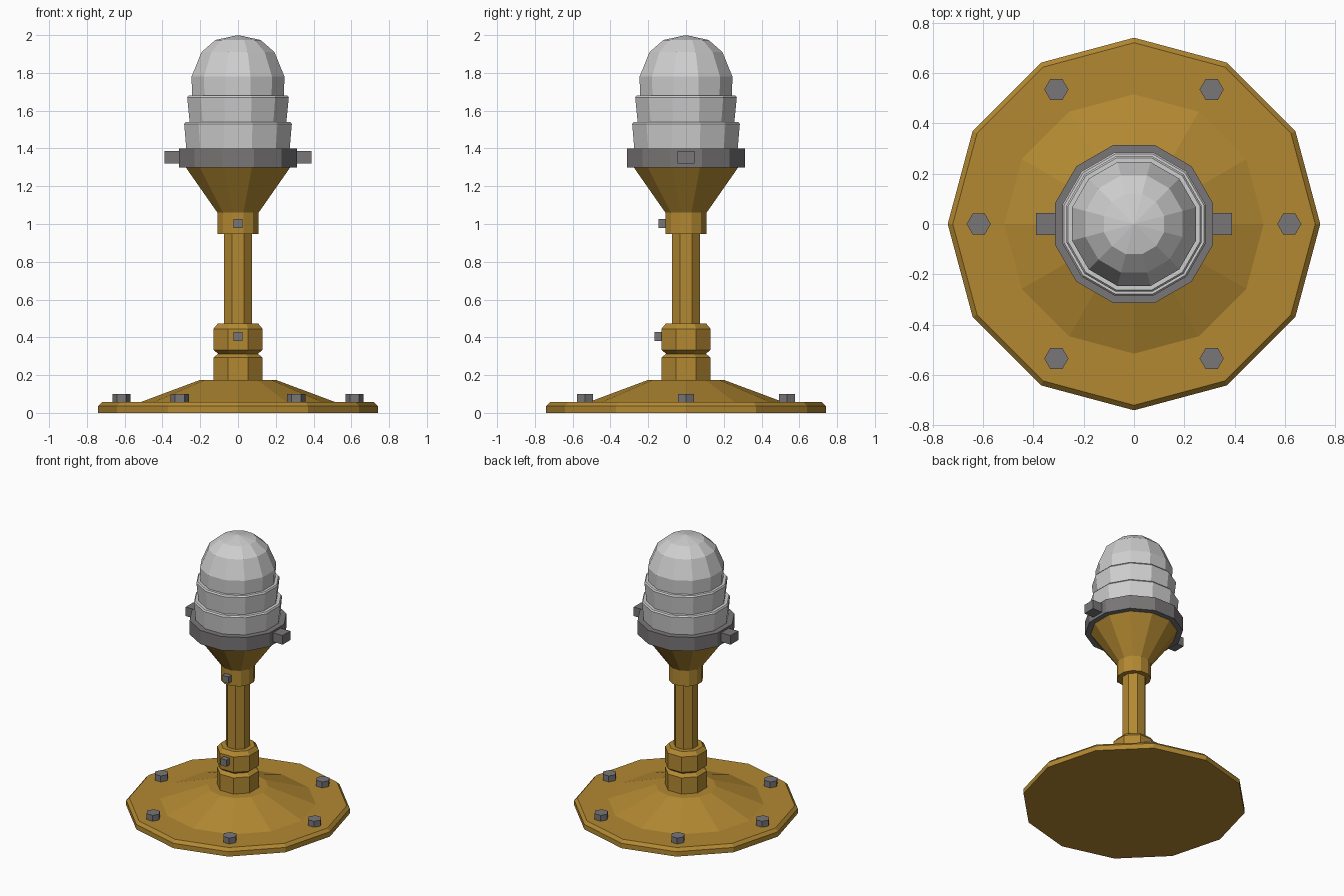
import bpy
import bmesh
from math import cos, sin, pi, radians

cube = bpy.data.objects.get("Cube")
if cube:
    bpy.data.objects.remove(cube, do_unlink=True)


def material(name, color):
    mat = bpy.data.materials.new(name)
    mat.use_nodes = True
    mat.diffuse_color = (*color, 1)
    bsdf = next(n for n in mat.node_tree.nodes if n.type == 'BSDF_PRINCIPLED')
    bsdf.inputs["Base Color"].default_value = (*color, 1)
    return mat


mustard = material("mustard_paint", (0.45, 0.25, 0.032))
steel = material("dark_steel", (0.19, 0.18, 0.18))
glass = material("pale_glass", (0.62, 0.62, 0.62))


def finish(name, bm, mat, location=(0, 0, 0)):
    bmesh.ops.recalc_face_normals(bm, faces=bm.faces)
    mesh = bpy.data.meshes.new(name)
    bm.to_mesh(mesh)
    bm.free()
    mesh.materials.append(mat)
    obj = bpy.data.objects.new(name, mesh)
    obj.location = location
    bpy.context.collection.objects.link(obj)
    return obj


def lathe(name, profile, sides, mat, flat_front=True, location=(0, 0, 0)):
    """Revolve (radius, z) points; with flat_front the radius is measured to the flats."""
    bm = bmesh.new()
    turn = pi / sides if flat_front else 0
    scale = 1 / cos(turn)
    rings = []
    for r, z in profile:
        if r == 0:
            rings.append([bm.verts.new((0, 0, z))] * sides)
        else:
            angles = [turn + 2 * pi * i / sides for i in range(sides)]
            rings.append([bm.verts.new((r * scale * cos(a), r * scale * sin(a), z))
                          for a in angles])
    for low, high in zip(rings, rings[1:]):
        for i in range(sides):
            j = (i + 1) % sides
            corners = [low[i], low[j], high[j], high[i]]
            bm.faces.new(list(dict.fromkeys(corners)))
    # Close open ends
    for ring, (r, z) in ((rings[0], profile[0]), (rings[-1], profile[-1])):
        if r > 0:
            bm.faces.new(ring)
    return finish(name, bm, mat, location)


def box(name, size, location, mat):
    bm = bmesh.new()
    bmesh.ops.create_cube(bm, size=1)
    bmesh.ops.scale(bm, vec=size, verts=bm.verts)
    return finish(name, bm, mat, location)


# Base plate with a low cone in the middle
lathe("base_plate", [(0.74, 0), (0.74, 0.036), (0.72, 0.057), (0.515, 0.057),
                     (0.2, 0.175)], 12, mustard, flat_front=False)

# Bolts around the plate
for k in range(6):
    a = radians(60 * k)
    lathe(f"base_bolt_{k + 1}", [(0.048, 0.05), (0.048, 0.1)], 6, steel, False,
          (0.617 * cos(a), 0.617 * sin(a), 0))

# Grooved coupling and pole
lathe("lower_coupling", [(0.13, 0.17), (0.13, 0.293), (0.105, 0.313), (0.13, 0.333),
                         (0.13, 0.445), (0.107, 0.473)], 8, mustard)
lathe("pole", [(0.075, 0.46), (0.075, 0.96)], 8, mustard)

# Collar and flared cup
lathe("upper_collar", [(0.109, 0.947), (0.109, 1.066)], 12, mustard)
lathe("lamp_cup", [(0.109, 1.06), (0.28, 1.305)], 12, mustard)

# Clamp ring and its side lugs
lathe("clamp_ring", [(0.313, 1.3), (0.313, 1.4)], 12, steel)
for side, sign in (("left", 1), ("right", -1)):
    box(f"{side}_lug", (0.1, 0.088, 0.066), (sign * 0.34, 0, 1.353), steel)

# Stepped globe
lathe("globe", [(0.273, 1.39), (0.285, 1.53), (0.278, 1.54), (0.256, 1.54),
                (0.269, 1.67), (0.262, 1.68), (0.243, 1.68), (0.246, 1.78),
                (0.193, 1.91), (0.12, 1.974), (0, 2.0)], 12, glass)

# Set screws on the front
box("upper_set_screw", (0.048, 0.05, 0.048), (0, -0.121, 1.002), steel)
box("lower_set_screw", (0.048, 0.05, 0.048), (0, -0.143, 0.405), steel)
